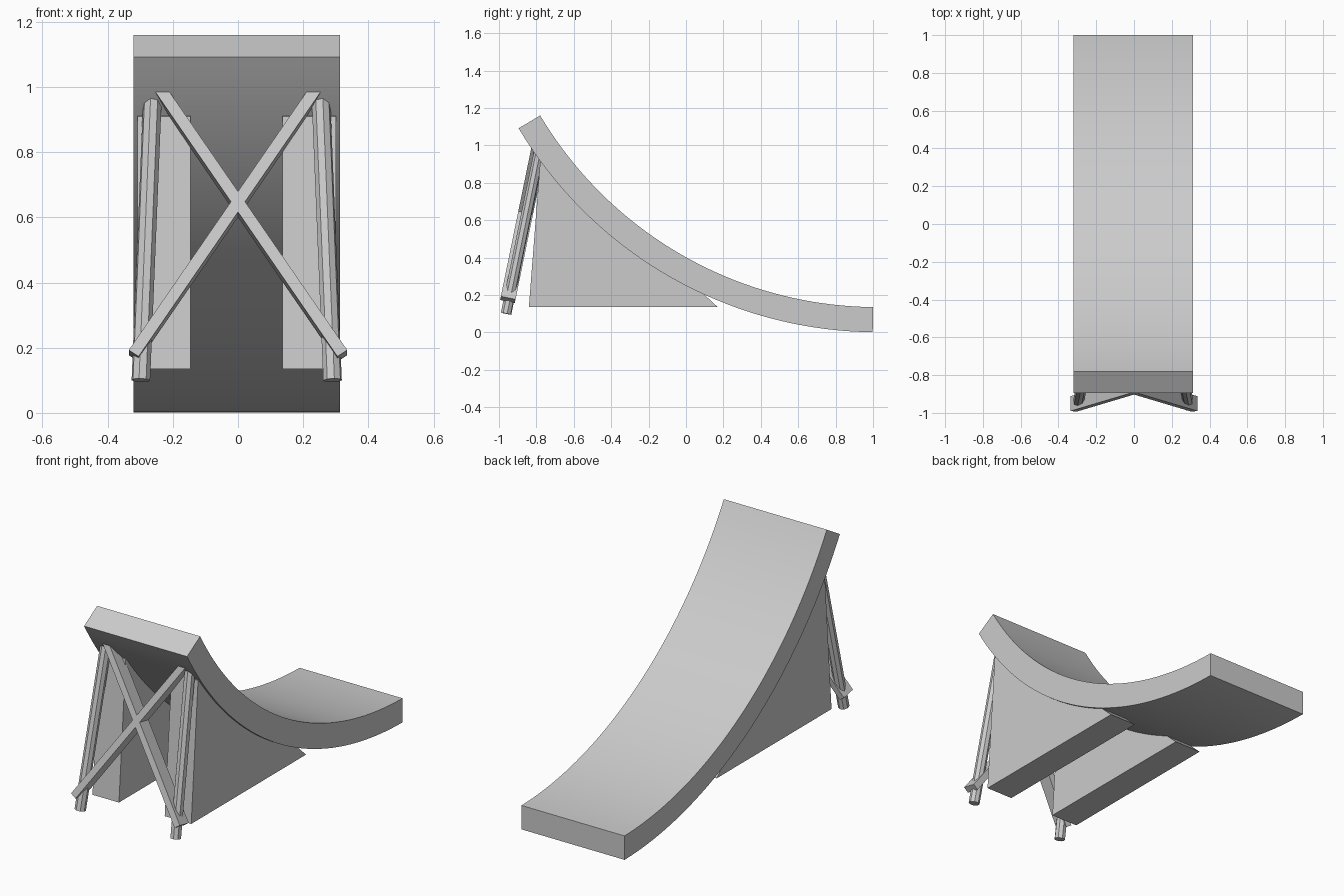
import bpy, bmesh
from math import sin, cos, radians
from mathutils import Vector, Matrix

if "Cube" in bpy.data.objects:
    bpy.data.objects.remove(bpy.data.objects["Cube"])

MID = -0.004                      # the ramp's own middle line in x
CY, CZ, R_TOP, R_LOW = 1.024, 2.235, 2.10, 2.234   # centre and radii of the curved deck


def arc(r, a0, a1, n):
    """Points (y, z) on the ramp curve; angles measured from straight down."""
    angles = [radians(a0 + (a1 - a0) * i / n) for i in range(n + 1)]
    return [(CY - r * sin(a), CZ - r * cos(a)) for a in angles]


def finish(name, bm, smooth=False):
    bmesh.ops.recalc_face_normals(bm, faces=bm.faces)
    mesh = bpy.data.meshes.new(name)
    bm.to_mesh(mesh)
    bm.free()
    ob = bpy.data.objects.new(name, mesh)
    bpy.context.collection.objects.link(ob)
    if smooth:
        bpy.context.view_layer.objects.active = ob
        ob.select_set(True)
        bpy.ops.object.shade_smooth_by_angle(angle=radians(30))
        ob.select_set(False)
    return ob


def extrude_profile(name, pts, x0, x1, smooth=False):
    bm = bmesh.new()
    face = bm.faces.new([bm.verts.new((x0, y, z)) for y, z in pts])
    new = bmesh.ops.extrude_face_region(bm, geom=[face])["geom"]
    bmesh.ops.translate(bm, vec=(x1 - x0, 0, 0),
                        verts=[v for v in new if isinstance(v, bmesh.types.BMVert)])
    return finish(name, bm, smooth)


# Curved ramp deck
deck = arc(R_TOP, 0.66, 59.2, 40) + arc(R_LOW, 59.2, 0.66, 40)
extrude_profile("ramp_deck", deck, MID - 0.317, MID + 0.317, True)

# Wedge supports, tops tucked slightly into the deck
wedge = [(-0.84, 0.135), (0.17, 0.135), (0.10, 0.20)]
wedge += arc(R_LOW - 0.01, 25, 53.5, 16) + [(-0.78, 0.91)]

LEG = Vector((0, 0.205, 1)).normalized()
NORMAL = Vector((1, 0, 0)).cross(LEG)          # faces the front


def leg_y(z):
    return -0.962 + 0.205 * (z - 0.10)


def bar(name, a, b, width, depth):
    d = b - a
    along = d.normalized()
    normal = (NORMAL - along * NORMAL.dot(along)).normalized()
    rot = Matrix((along.cross(normal), normal, along)).transposed().to_4x4()
    size = Matrix.Diagonal((width, depth, d.length, 1))
    bm = bmesh.new()
    bmesh.ops.create_cube(bm, size=1, matrix=Matrix.Translation((a + b) / 2) @ rot @ size)
    return finish(name, bm)


for side, s in (("left", -1), ("right", 1)):
    xs = sorted((MID + s * 0.141, MID + s * 0.304))
    extrude_profile(side + "_wedge_support", wedge, *xs)

    # Octagonal leaning rear leg
    a = Vector((MID + s * 0.294, leg_y(0.10), 0.10))
    b = Vector((MID + s * 0.257, leg_y(1.0), 1.0))
    d = b - a
    bm = bmesh.new()
    bmesh.ops.create_cone(bm, cap_ends=True, segments=8, radius1=0.029, radius2=0.029,
                          depth=d.length,
                          matrix=Matrix.Translation((a + b) / 2)
                          @ d.to_track_quat('Z', 'Y').to_matrix().to_4x4())
    finish(side + "_leg", bm)

    # Crossed brace from the foot of this leg to the top of the other
    low, high = 0.175, 0.99
    bar(side + "_cross_brace",
        Vector((s * 0.320, leg_y(low) - 0.006, low)),
        Vector((-s * 0.241, leg_y(high) - 0.006, high)), 0.036, 0.08)
